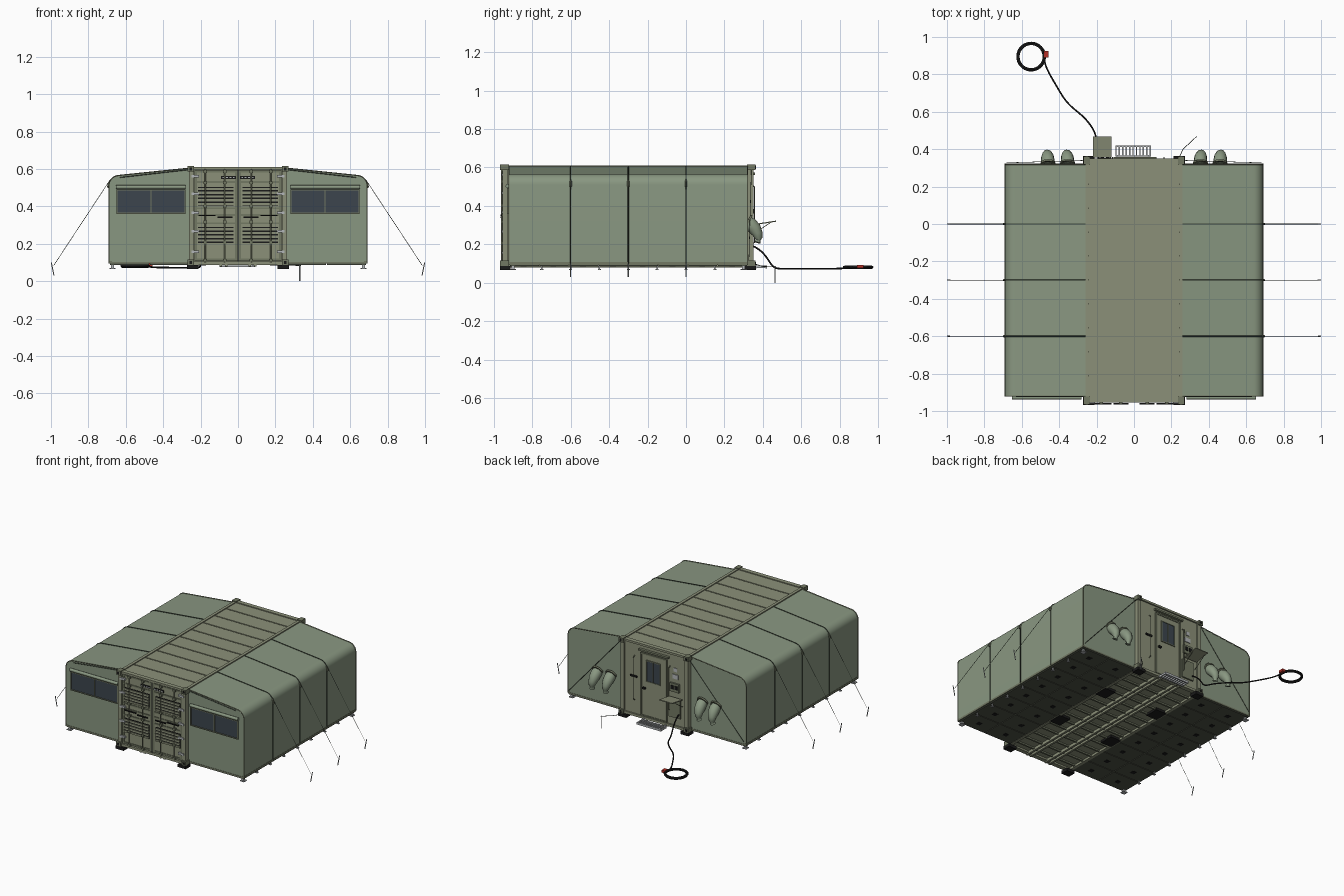
import bpy, bmesh, math
from mathutils import Vector

if "Cube" in bpy.data.objects:
    bpy.data.objects.remove(bpy.data.objects["Cube"])

def mat(name, r, g, b):
    m = bpy.data.materials.new(name)
    m.diffuse_color = (r, g, b, 1)
    m.use_nodes = True
    m.node_tree.nodes["Principled BSDF"].inputs["Base Color"].default_value = m.diffuse_color
    return m

CANVAS = mat("canvas", .25, .31, .22)
SEAM = mat("seam", .05, .065, .045)
STEEL = mat("steel", .26, .28, .19)
TRIM = mat("trim", .17, .19, .125)
DARK = mat("dark_floor", .075, .085, .06)
BLACK = mat("black", .01, .01, .01)
GLASS = mat("glass", .045, .06, .075)
GREY = mat("grey", .45, .47, .48)
RED = mat("red", .45, .03, .02)

def finish(name, bm, m, smooth=False):
    bmesh.ops.recalc_face_normals(bm, faces=bm.faces)
    me = bpy.data.meshes.new(name)
    bm.to_mesh(me)
    bm.free()
    ob = bpy.data.objects.new(name, me)
    bpy.context.collection.objects.link(ob)
    me.materials.append(m)
    if smooth:
        bpy.ops.object.select_all(action='DESELECT')
        ob.select_set(True)
        bpy.context.view_layer.objects.active = ob
        bpy.ops.object.shade_smooth_by_angle(angle=math.radians(40))
    return ob

def boxes(name, items, m):
    """One object made of boxes (x0, x1, y0, y1, z0, z1)."""
    bm = bmesh.new()
    for x0, x1, y0, y1, z0, z1 in items:
        vs = bmesh.ops.create_cube(bm, size=1)["verts"]
        for v in vs:
            v.co = ((x0 + x1) / 2 + v.co.x * (x1 - x0),
                    (y0 + y1) / 2 + v.co.y * (y1 - y0),
                    (z0 + z1) / 2 + v.co.z * (z1 - z0))
    return finish(name, bm, m)

def both(items):
    return items + [(-b, -a, *r) for a, b, *r in items]

def tube(name, pts, r, m, radii=None, cyclic=False, spline='POLY', sides=2):
    cu = bpy.data.curves.new(name, 'CURVE')
    cu.dimensions, cu.bevel_depth, cu.bevel_resolution = '3D', r, sides
    cu.use_fill_caps = True
    sp = cu.splines.new(spline)
    sp.points.add(len(pts) - 1)
    for i, p in enumerate(pts):
        sp.points[i].co = (*p, 1)
        sp.points[i].radius = radii[i] if radii else 1
    sp.use_cyclic_u = cyclic
    if spline == 'NURBS':
        sp.order_u, sp.use_endpoint_u, sp.resolution_u = 4, True, 6
    ob = bpy.data.objects.new(name, cu)
    bpy.context.collection.objects.link(ob)
    bpy.ops.object.select_all(action='DESELECT')
    ob.select_set(True)
    bpy.context.view_layer.objects.active = ob
    bpy.ops.object.convert(target='MESH')
    ob = bpy.context.object
    ob.data.materials.append(m)
    bpy.ops.object.shade_smooth_by_angle(angle=math.radians(50))
    return ob

# Canvas cross-section, from the container eave round to the ground
def section(s, o=0.0):
    pts = [(.25, .605 + o), (.62, .567 + o)]
    for i in range(9):
        a = math.radians(84 - 84 * i / 8)
        pts.append((.635 + (.055 + o) * math.cos(a), .51 + (.055 + o) * math.sin(a)))
    return [(s * x, z) for x, z in pts + [(.69 + o, .1)]]

def prism(name, prof, y0, y1, m):
    bm = bmesh.new()
    f = bm.faces.new([bm.verts.new((x, y0, z)) for x, z in prof])
    ext = bmesh.ops.extrude_face_region(bm, geom=[f])["geom"]
    for v in ext:
        if isinstance(v, bmesh.types.BMVert):
            v.co.y = y1
    return finish(name, bm, m, True)

for s, side in ((-1, "left"), (1, "right")):
    prism(side + "_tent", section(s) + [(s * .25, .1)], -.92, .32, CANVAS)
    # Edge piping, seams, guy ropes and pegs
    for y in (-.92, .32):
        tube(side + "_edge_piping", [(x, y, z) for x, z in section(s)], .0035, TRIM, sides=1)
    for y in (-.6, -.3, 0):
        tube(side + "_seam", [(x, y, z) for x, z in section(s, .001)], .003, SEAM, sides=1)
        tube(side + "_guy_rope", [(s * .685, y, .54), (s * .985, y, .085)], .0014, SEAM, sides=0)
        tube(side + "_peg", [(s * .998, y, .1), (s * .984, y, .03)], .003, GREY, sides=1)
        tube(side + "_rope_buckle", [(s * .688, y, .53), (s * .696, y, .50)], .006, TRIM, sides=1)
    tube(side + "_rear_brace", [(s * .265, .34, .59), (s * .68, .327, .12)], .0015, SEAM, sides=0)
    tube(side + "_front_hem", [(s * .26, -.922, .597), (s * .63, -.922, .555)], .002, SEAM, sides=0)
    # Rear duct sleeves, tied at the bottom
    for x in (.355, .46):
        tube(side + "_duct_sleeve", [(s * x, .315, .315), (s * x, .335, .305), (s * (x + .002), .358, .28),
             (s * (x + .004), .372, .255), (s * (x + .006), .376, .235), (s * (x + .006), .374, .222),
             (s * (x + .008), .37, .21)], .036, CANVAS, [.9, 1, .95, .75, .6, .35, .5], sides=4)
        tube(side + "_duct_collar", [(s * x, .318, .32), (s * x, .327, .315)], .04, TRIM, sides=4)

# Front windows: glass, frame, mullion, rolled blind
boxes("window_glass", both([(.285, .645, -.926, -.918, .367, .485)]), GLASS)
boxes("window_frame", both([(.28, .65, -.93, -.918, .36, .367), (.28, .65, -.93, -.918, .485, .49),
      (.28, .286, -.93, -.918, .36, .49), (.644, .65, -.93, -.918, .36, .49),
      (.463, .468, -.93, -.918, .36, .49)]), TRIM)
for s in (-1, 1):
    tube("window_blind", [(s * .28, -.928, .503), (s * .652, -.928, .503)], .011, CANVAS)

# Tent floor panels, edge rail and legs
boxes("floor_panels", both([(.26 + i * .215, .47 + i * .215, -.915 + k * .1545, -.765 + k * .1545, .087, .1)
      for k in range(8) for i in range(2)]), DARK)
boxes("floor_rails", both([(.675, .692, -.922, .322, .094, .108), (.25, .69, -.922, -.912, .094, .104),
      (.25, .69, .312, .322, .094, .104)]), TRIM)
boxes("floor_patches", both([(x, x + .03, -.86 + k * .155, -.83 + k * .155, .0855, .088)
      for k in range(8) for x in (.34, .56)]), BLACK)
legs = []
for k in range(9):
    y = -.9 + k * .15
    e = k in (0, 8)
    h, w = (.008, .016) if e else (.004, .008)
    legs += [(.672 - h, .672 + h, y - h, y + h, .07, .1), (.672 - w, .672 + w, y - w, y + w, .066, .071)]
boxes("floor_legs", both(legs), GREY)

# Container body and ribbed roof
boxes("container_body", [(-.25, .25, -.93, .335, .1, .6)], STEEL)
boxes("roof_panels", [(-.246, .246, -.935 + k * .128, -.935 + k * .128 + .12, .6, .605)
      for k in range(10)], STEEL)
frame = [(.24, .26, -.95, .34, .598, .611), (.24, .26, -.95, .34, .085, .105)]
for y0, y1 in ((-.955, -.925), (.32, .35)):
    frame += [(.235, .262, y0, y1, .09, .61), (0, .26, y0, y1, .597, .611), (0, .26, y0, y1, .088, .105)]
boxes("container_frame", both(frame), STEEL)
boxes("corner_castings", both([(.236, .27, y, y + .045, z, z + .03) for y in (-.966, .317)
      for z in (.586, .086)]), TRIM)
boxes("casting_holes", both([(.246, .26, y, y + .002, z, z + .016) for y in (-.9675, .3615)
      for z in (.593, .093)]), BLACK)
boxes("foot_blocks", both([(.21, .272, y, y + .055, .066, .087) for y in (-.968, .308)]), BLACK)

# Container underside
boxes("cross_members", [(-.24, .24, y, y + .012, .09, .102) for y in
      [-.88 + .08 * k for k in range(15)]], TRIM)
boxes("under_rails", both([(x, x + .014, -.95, .345, .08, .1) for x in (.055, .085)]), STEEL)
boxes("fork_pockets", both([(.17, .255, y, y + .1, .084, .1) for y in (-.53, -.08)]), BLACK)

# Cargo doors: leaves, edge ribs, louvres, lock bars, hinges
boxes("front_doors", both([(.004, .232, -.946, -.928, .108, .594)]), STEEL)
boxes("door_ribs", both([(.004, .016, -.951, -.944, .108, .594), (.22, .23, -.951, -.944, .108, .594)]
      + [(.016, .22, -.95, -.944, z, z + .01) for z in (.112, .305, .35, .385, .525, .582)]), TRIM)
boxes("door_seam", [(-.003, .003, -.952, -.93, .1, .6)], BLACK)
boxes("vent_backs", both([(.025, .215, -.948, -.944, z, z + .1) for z in (.19, .405)]), BLACK)
boxes("vent_louvres", both([(.025, .215, -.954, -.945, z + k * .02, z + k * .02 + .012)
      for z in (.192, .407) for k in range(5)]), STEEL)
boxes("door_plates", both([(.012, .09, -.953, -.945, .547, .562)]), BLACK)
boxes("door_plate_marks", both([(.018 + k * .018, .028 + k * .018, -.954, -.952, .551, .558)
      for k in range(4)]), GREY)
boxes("door_handles", both([(.03, .11, -.964, -.956, .338, .345), (.12, .21, -.964, -.956, .348, .355)]), BLACK)
boxes("door_hinges", both([(.208, .248, -.96, -.944, z, z + .014) for z in (.15, .26, .36, .46, .555)]), GREY)
for s in (-1, 1):
    for x in (.07, .175):
        tube("lock_bar", [(s * x, -.958, .1), (s * x, -.958, .6)], .004, STEEL)
boxes("lock_bar_brackets", both([(x - .009, x + .009, -.962, -.945, z, z + .014)
      for x in (.07, .175) for z in (.105, .2, .31, .395, .52, .58)]), TRIM)

# Rear wall: personnel door, window, vent, panels
boxes("rear_wall", [(-.236, .236, .33, .34, .1, .6)], STEEL)
boxes("rear_door", [(-.085, .1, .338, .346, .115, .54)], STEEL)
boxes("rear_door_frame", [(-.095, -.085, .338, .35, .11, .55), (.1, .11, .338, .35, .11, .55),
      (-.095, .11, .338, .35, .54, .55), (-.095, .11, .338, .35, .108, .116)], TRIM)
boxes("rear_window", [(-.04, .06, .345, .349, .36, .5)], GLASS)
boxes("rear_window_frame", [(-.046, -.04, .345, .352, .354, .506), (.06, .066, .345, .352, .354, .506),
      (-.046, .066, .345, .352, .354, .36), (-.046, .066, .345, .352, .5, .506),
      (.008, .013, .345, .352, .36, .5)], TRIM)
boxes("rear_canopy", [(-.11, .12, .338, .358, .562, .574)], TRIM)
boxes("rear_door_handle", [(.07, .09, .345, .358, .30, .312), (.14, .19, .338, .348, .36, .372)], BLACK)
boxes("power_panel", [(-.19, -.12, .338, .352, .34, .4), (-.2, -.11, .338, .35, .16, .29)], TRIM)
boxes("power_sockets", [(-.18, -.16, .351, .357, .36, .385), (-.15, -.13, .351, .357, .36, .385)], BLACK)
boxes("notice_plates", [(-.18, -.135, .338, .345, .43, .46), (-.17, -.145, .338, .345, .48, .505)], GREY)
for x in (.16, -.115):
    tube("rear_grab_rail", [(x, .34, .2), (x, .356, .21), (x, .356, .5), (x, .34, .51)], .003, TRIM)

# Fold-out shelf with stays
shelf = boxes("shelf", [(-.22, -.12, 0, .115, -.003, .003)], STEEL)
shelf.location, shelf.rotation_euler = (0, .355, .303), (math.radians(9), 0, 0)
for x in (-.215, -.125):
    tube("shelf_stay", [(x, .345, .25), (x, .44, .314)], .002, TRIM, sides=1)

# Entry step with grating
boxes("entry_step", [(-.1, .09, .36, .367, .075, .09), (-.1, .09, .413, .42, .075, .09)]
      + [(-.1 + k * .0183, -.093 + k * .0183, .36, .42, .076, .089) for k in range(11)]
      + [(-.095, -.085, .34, .37, .085, .095), (.075, .085, .34, .37, .085, .095)], GREY)

# Power cable, coil and plug
tube("power_cable", [(-.19, .35, .19), (-.19, .375, .18), (-.195, .42, .14), (-.2, .45, .075),
     (-.21, .5, .073), (-.27, .58, .073), (-.36, .64, .073), (-.42, .75, .073), (-.47, .83, .075),
     (-.478, .87, .08)], .0045, BLACK, spline='NURBS')
for r, z in ((.07, .077), (.074, .083), (.067, .085)):
    tube("cable_coil", [(-.55 + r * math.cos(i * math.pi / 20), .895 + r * math.sin(i * math.pi / 20), z)
         for i in range(40)], .0055, BLACK, cyclic=True)
boxes("cable_plug", [(-.482, -.458, .89, .924, .077, .094)], RED)

# Earthing stake and lead
tube("earth_stake", [(.33, .462, 0), (.33, .462, .088)], .003, GREY, sides=1)
tube("earth_lead", [(.24, .352, .1), (.262, .4, .085), (.335, .468, .084)], .0018, SEAM, sides=1)
